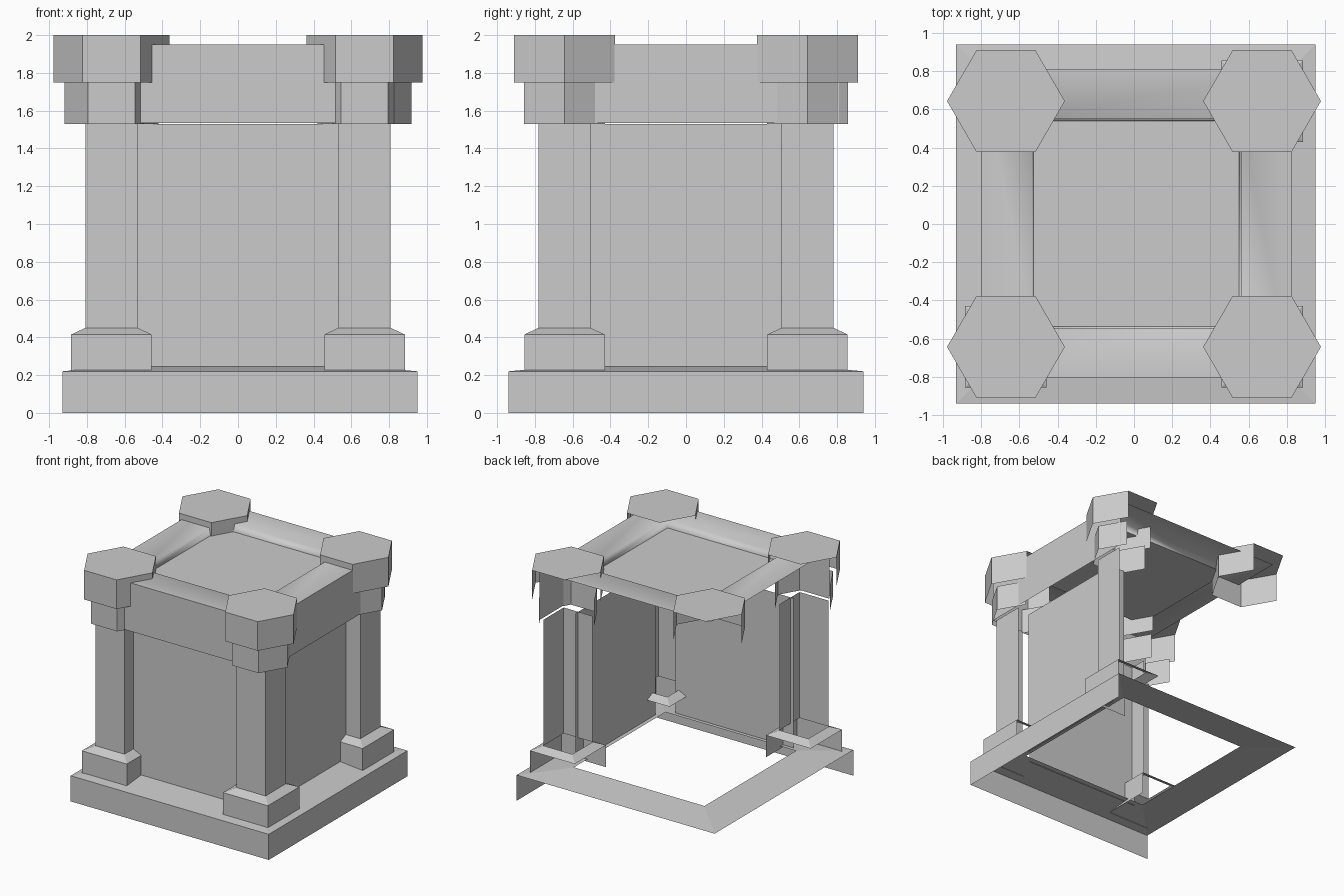
import bpy, bmesh, math
from mathutils import Vector

cube = bpy.data.objects.get("Cube")
if cube:
    bpy.data.objects.remove(cube, do_unlink=True)

stone = bpy.data.materials.new("grey_stone")
stone.use_nodes = True
stone.diffuse_color = (0.6, 0.6, 0.6, 1)
stone.node_tree.nodes["Principled BSDF"].inputs["Base Color"].default_value = (0.6, 0.6, 0.6, 1)


def rect(x0, x1, y0, y1, z):
    return [Vector(p) for p in ((x0, y0, z), (x1, y0, z), (x1, y1, z), (x0, y1, z))]


def square(cx, cy, r, z):
    return rect(cx - r, cx + r, cy - r, cy + r, z)


def hexagon(cx, cy, r, z):
    return [Vector((cx + r * math.cos(math.pi * i / 3), cy + r * math.sin(math.pi * i / 3), z))
            for i in range(6)]


def shell(name, rings, cap=False, smooth=False):
    """Loft rings upward, keeping only faces turned to the front, right or top."""
    bm = bmesh.new()
    loops = [[bm.verts.new(p) for p in ring] for ring in rings]
    for low, high in zip(loops, loops[1:]):
        n = len(low)
        for i in range(n):
            j = (i + 1) % n
            face = bm.faces.new((low[i], low[j], high[j], high[i]))
            face.normal_update()
            nx, ny, nz = face.normal
            if not (nx > 0.1 or ny < -0.1 or nz > 0.1):
                bm.faces.remove(face)
    if cap:
        bm.faces.new(loops[-1])
    bmesh.ops.delete(bm, geom=[v for v in bm.verts if not v.link_faces], context='VERTS')
    for f in bm.faces:
        f.smooth = smooth
    mesh = bpy.data.meshes.new(name)
    bm.to_mesh(mesh)
    bm.free()
    mesh.materials.append(stone)
    obj = bpy.data.objects.new(name, mesh)
    bpy.context.collection.objects.link(obj)
    return obj


def wall(name, a, b, z0, z1):
    mesh = bpy.data.meshes.new(name)
    mesh.from_pydata([(*a, z0), (*b, z0), (*b, z1), (*a, z1)], [], [(0, 1, 2, 3)])
    mesh.materials.append(stone)
    bpy.context.collection.objects.link(bpy.data.objects.new(name, mesh))


# Plinth with a gently rising open top
outer = (-0.93, 0.95, -0.94, 0.94)
shell("plinth", [rect(*outer, 0), rect(*outer, 0.22), rect(-0.61, 0.63, -0.62, 0.62, 0.25)])

# Recessed walls on the front and right
wall("front_wall", (-0.56, -0.66), (0.56, -0.66), 0.24, 1.53)
wall("right_wall", (0.67, -0.54), (0.67, 0.54), 0.24, 1.53)

# Roof border faces, its flat top with a soft inner step, and the sunken panel
border = (-0.80, 0.825, -0.805, 0.81)
shell("roof_border", [rect(*border, 1.535), rect(*border, 1.95)])
shell("roof_border_top", [rect(*border, 1.95), rect(-0.535, 0.56, -0.545, 0.55, 1.95),
                          rect(-0.525, 0.55, -0.535, 0.54, 1.885)], smooth=True)
shell("roof_panel", [rect(-0.525, 0.55, -0.535, 0.54, 1.885)], cap=True)

# Corner posts with pedestals and hexagonal capitals
for sy, depth in ((-1, "front"), (1, "back")):
    for sx, side in ((-1, "right"), (1, "left")):
        label = f"{depth}_{side}"
        cx, cy = 0.67 * sx, 0.643 * sy
        shell(label + "_capital", [hexagon(cx, cy, 0.308, 1.75), hexagon(cx, cy, 0.308, 2.0)], cap=True)
        if sx < 0 < sy:
            continue
        shell(label + "_neck", [hexagon(cx, cy, 0.248, 1.53), hexagon(cx, cy, 0.248, 1.75)])
        shell(label + "_column", [square(cx, cy, 0.138, 0.45), square(cx, cy, 0.138, 1.53)])
        shell(label + "_pedestal", [square(cx, cy, 0.213, 0.225), square(cx, cy, 0.213, 0.415),
                                    square(cx, cy, 0.138, 0.45)])
